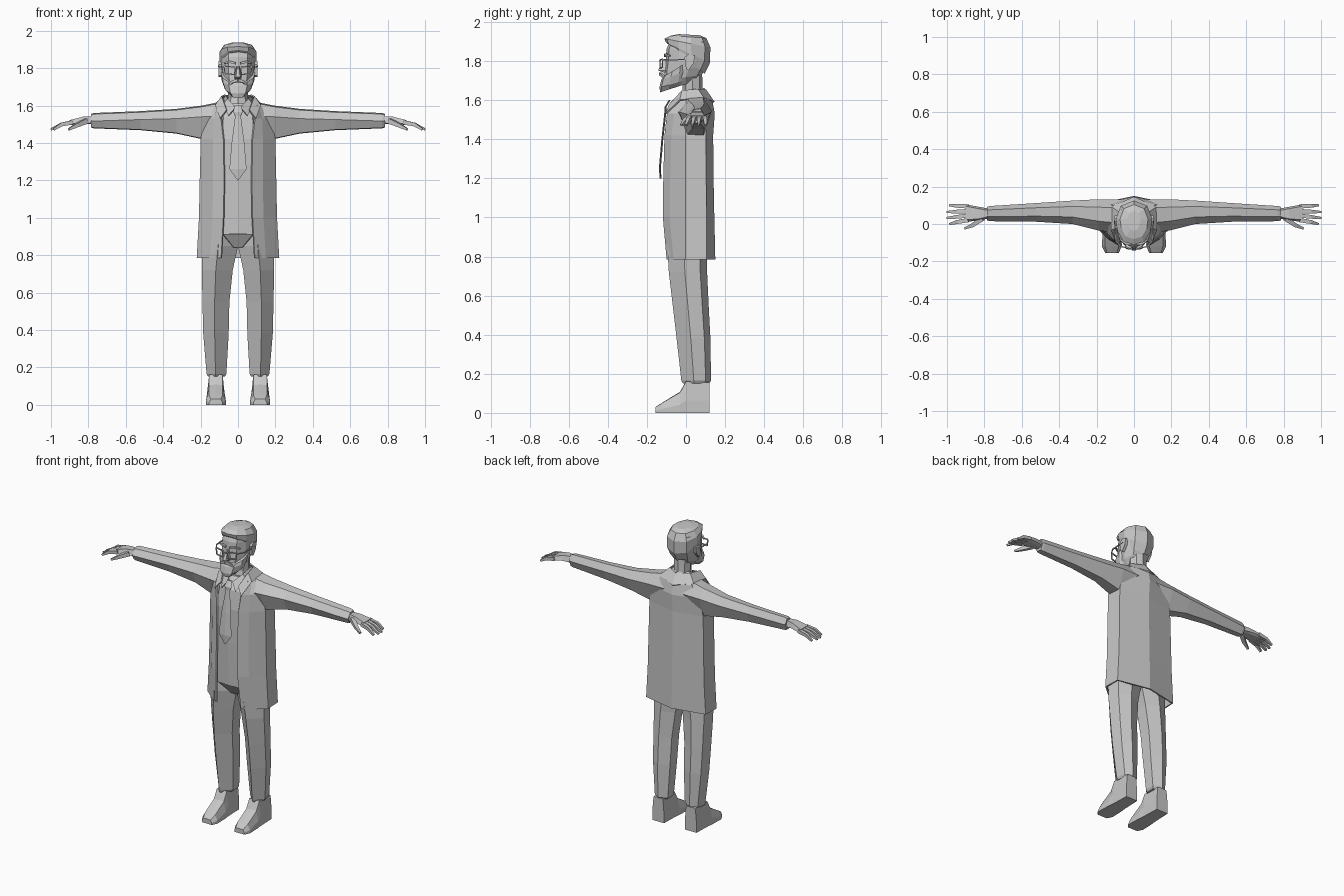
import bpy, bmesh, math
from mathutils import Vector

grey = bpy.data.materials.new("plain grey")
grey.diffuse_color = (0.57, 0.57, 0.57, 1)


def loft(name, rings, closed=True, caps=True, mirror=False, thick=0):
    """Skin a list of equal-length point rings, flat shaded."""
    bm = bmesh.new()
    vs = [[bm.verts.new(p) for p in r] for r in rings]
    n = len(rings[0])
    for a, b in zip(vs, vs[1:]):
        for i in range(n if closed else n - 1):
            j = (i + 1) % n
            bm.faces.new((a[i], a[j], b[j], b[i]))
    if caps and closed:
        bm.faces.new(vs[0][::-1])
        bm.faces.new(vs[-1])
    bmesh.ops.recalc_face_normals(bm, faces=bm.faces)
    me = bpy.data.meshes.new(name)
    bm.to_mesh(me)
    bm.free()
    me.materials.append(grey)
    ob = bpy.data.objects.new(name, me)
    bpy.context.collection.objects.link(ob)
    if thick:
        m = ob.modifiers.new("thickness", 'SOLIDIFY')
        m.thickness, m.offset = thick, 0
    if mirror:
        m = ob.modifiers.new("mirror", 'MIRROR')
        m.use_clip = False
        m.use_mirror_merge = False
    return ob


def sym(half, closed=True):
    """Half outline (starting or ending on x = 0) to a full one."""
    return half + [(-x, y, z) for x, y, z in reversed(half) if abs(x) > 1e-6]


def tube(name, pts, radii, n=4, mirror=True, flat=1.0):
    """Tapered tube along points."""
    pts = [Vector(p) for p in pts]
    rings = []
    for i, p in enumerate(pts):
        d = pts[min(i + 1, len(pts) - 1)] - pts[max(i - 1, 0)]
        side = d.cross(Vector((0, 0, 1)))
        side = side.normalized() if side.length > 1e-6 else Vector((1, 0, 0))
        up = side.cross(d).normalized()
        rings.append([p + radii[i] * (side * math.cos(a) + up * math.sin(a) * flat)
                      for a in [math.pi / n + k * math.tau / n for k in range(n)]])
    return loft(name, rings, mirror=mirror)


# Shoes: stations along y (y, height, bottom half width, top half width)
shoe = [(.12, .155, .042, .034), (0, .16, .046, .036), (-.03, .105, .05, .036),
        (-.12, .052, .053, .036), (-.155, .03, .036, .026)]
loft("shoe", [[(.118 - b, y, 0), (.118 - b, y, h * .4), (.118 - t, y, h), (.118, y, h * 1.03),
               (.118 + t, y, h), (.118 + b, y, h * .4), (.118 + b, y, 0)]
              for y, h, b, t in shoe], mirror=True)

# Trouser legs: (z, inner x, outer x, front y, back y)
legs = [(.15, .07, .16, -.015, .118), (.165, .062, .168, -.024, .128), (.38, .05, .186, -.048, .125),
        (.55, .046, .19, -.068, .116), (.72, .028, .193, -.088, .108), (.85, .0, .193, -.095, .105),
        (.95, .0, .185, -.085, .105)]
loft("trouser_leg", [[(i * .45 + o * .55, f, z), (o, f + .42 * (b - f), z),
                      (o - .012, f + .82 * (b - f), z), (i * .5 + o * .5, b, z),
                      (i, f + .82 * (b - f), z), (i, f + .4 * (b - f), z)]
                     for z, i, o, f, b in legs], mirror=True)
# Seat and crotch of the trousers
loft("trouser_hips", [sym([(0, f, z), (w * .6, f, z), (w, 0, z), (w * .8, .09, z), (0, .1, z)])
                      for z, w, f in [(.84, .035, -.04), (.91, .13, -.085), (1.0, .17, -.08)]])

# Shirt torso: (z, half width, front y, back y)
shirt = [(.915, .165, -.097, .1), (1.2, .165, -.104, .11), (1.42, .165, -.104, .11),
         (1.54, .14, -.088, .11), (1.61, .06, -.035, .09)]
loft("shirt", [sym([(0, f, z), (w * .55, f + .008, z), (w, .0, z), (w * .8, b - .03, z), (0, b, z)])
               for z, w, f, b in shirt])

# Open coat: (z, opening x, front y, side x, corner y, back y)
coat = [(.785, .088, -.095, .216, .102, .145), (1.0, .076, -.114, .204, .102, .14),
        (1.2, .072, -.112, .2, .1, .136), (1.42, .076, -.106, .195, .098, .134),
        (1.53, .088, -.094, .175, .105, .142), (1.6, .1, -.045, .115, .1, .13),
        (1.63, .075, -.02, .08, .075, .1)]
loft("coat", [sym([(o, f, z), (o + .45 * (s - o), f + .035, z), (s, .0, z), (s - .004, c, z), (0, b, z)])
              for z, o, f, s, c, b in coat], closed=False, thick=.01)

# Sleeves: (x, front y, back y, bottom z, middle z, top z)
sleeve = [(.07, -.05, .13, 1.44, 1.54, 1.625), (.19, -.035, .132, 1.42, 1.54, 1.6),
          (.33, .0, .125, 1.45, 1.53, 1.582), (.52, .012, .112, 1.468, 1.525, 1.57),
          (.77, .015, .096, 1.478, 1.517, 1.56), (.785, .02, .092, 1.482, 1.517, 1.555)]
loft("sleeve", [[(x, f, m), (x, f + .3 * (b - f), t - .006), (x, f + .75 * (b - f), t),
                 (x, b, m + .005), (x, f + .75 * (b - f), lo), (x, f + .25 * (b - f), lo + .003)]
                for x, f, b, lo, m, t in sleeve], mirror=True)

# Hands: palm stations, then fingers and thumb
palm = [(.775, .03, .082, 1.5, 1.542), (.83, .018, .092, 1.503, 1.54), (.9, .012, .105, 1.495, 1.522)]
loft("palm", [[(x, f, lo + .006), (x, f + .01, t), (x, b - .01, t), (x, b, lo + .006),
               (x, b - .015, lo), (x, f + .015, lo)] for x, f, b, lo, t in palm], mirror=True)
for i, (y0, y1, x1) in enumerate([(.021, .0, .985), (.045, .032, 1.0), (.069, .064, 1.0), (.094, .1, .985)]):
    tube("finger_%d" % (i + 1), [(.885, y0, 1.51), (.945, (y0 + y1) / 2, 1.498), (x1, y1, 1.472)],
         [.016, .014, .008])
tube("thumb", [(.81, .03, 1.518), (.86, -.005, 1.495), (.905, -.024, 1.472)], [.02, .015, .008])

# Neck
loft("neck", [[(r * math.cos(a), y + r * .95 * math.sin(a), z) for a in [k * math.tau / 8 for k in range(8)]]
              for z, y, r in [(1.56, .03, .07), (1.64, .035, .054), (1.74, .03, .055)]])

# Shirt collar and coat collar wrap round the neck
loft("shirt_collar", [sym([(.012, -.075, 1.59), (.055, -.03, 1.635), (.062, .04, 1.655), (0, .092, 1.66)]),
                      sym([(.05, -.1, 1.545), (.08, -.03, 1.6), (.085, .05, 1.62), (0, .108, 1.63)])],
     closed=False, thick=.006)
loft("coat_collar", [sym([(.06, -.085, 1.575), (.086, -.02, 1.648), (.072, .06, 1.655), (0, .1, 1.652)]),
                     sym([(.095, -.103, 1.53), (.12, -.03, 1.6), (.118, .09, 1.61), (0, .143, 1.59)])],
     closed=False, thick=.008)

# Tie: knot then widening blade
tie = [(1.6, .018, -.085), (1.565, .026, -.106), (1.545, .015, -.106), (1.4, .034, -.122),
       (1.26, .046, -.134), (1.2, .002, -.132)]
loft("tie", [[(-w, y, z), (0, y - .004, z), (w, y, z), (0, y + .006, z)] for z, w, y in tie])


def skull(name, levels):
    """Ten-sided head rings: (front z, back z, front y, back y, half width)."""
    rings = []
    for zf, zb, f, b, w in levels:
        rings.append(sym([(w * u, f + (b - f) * v, zf + (zb - zf) * v) for u, v in
                          [(0, 0), (.56, .06), (.9, .3), (1, .58), (.72, .88), (0, 1)]]))
    return loft(name, rings)


# Head with bearded jaw
skull("head", [(1.655, 1.70, -.1, .065, .045), (1.70, 1.73, -.112, .08, .075),
               (1.75, 1.77, -.11, .105, .086), (1.80, 1.80, -.104, .117, .092),
               (1.86, 1.86, -.1, .118, .093), (1.89, 1.9, -.088, .11, .09),
               (1.92, 1.915, -.05, .08, .055)])
# Beard, sloping from chin up to the ears
skull("beard", [(1.64, 1.69, -.132, .02, .045), (1.665, 1.71, -.136, .03, .072),
                (1.705, 1.76, -.126, .035, .088), (1.722, 1.81, -.112, .03, .092)])
# Hair cap with a fringe overhang
skull("hair", [(1.885, 1.735, -.088, .095, .088), (1.897, 1.79, -.104, .122, .098),
               (1.915, 1.87, -.11, .125, .098), (1.93, 1.918, -.08, .104, .075),
               (1.938, 1.932, -.035, .07, .035)])

# Face details
loft("nose", [[(-w, -.095, z), (-w * .5, y, z), (w * .5, y, z), (w, -.095, z)]
              for z, w, y in [(1.742, .02, -.115), (1.752, .022, -.143), (1.81, .01, -.114)]])
tube("moustache", [(0, -.13, 1.735), (.028, -.122, 1.728), (.048, -.108, 1.708)], [.011, .01, .006])
tube("eyebrow", [(.014, -.108, 1.826), (.045, -.104, 1.834), (.074, -.082, 1.826)], [.008, .008, .005])
loft("ear", [[(x, .0, 1.76), (x, -.008, 1.82), (x, .015, 1.838), (x, .045, 1.83), (x, .04, 1.79), (x, .012, 1.752)]
             for x in (.085, .103)], mirror=True)

# Glasses: lens frames, bridge and temples
corners = [(.014, -.132, 1.806), (.074, -.12, 1.81), (.07, -.12, 1.768), (.02, -.132, 1.766)]
for i in range(4):
    tube("glasses_frame_%d" % (i + 1), [corners[i], corners[(i + 1) % 4]], [.0045, .0045])
tube("glasses_bridge", [(-.014, -.134, 1.8), (.014, -.134, 1.8)], [.0045, .0045], mirror=False)
tube("glasses_temple", [(.074, -.12, 1.806), (.1, -.08, 1.806), (.103, .02, 1.81)], [.0045, .0045, .0045])
